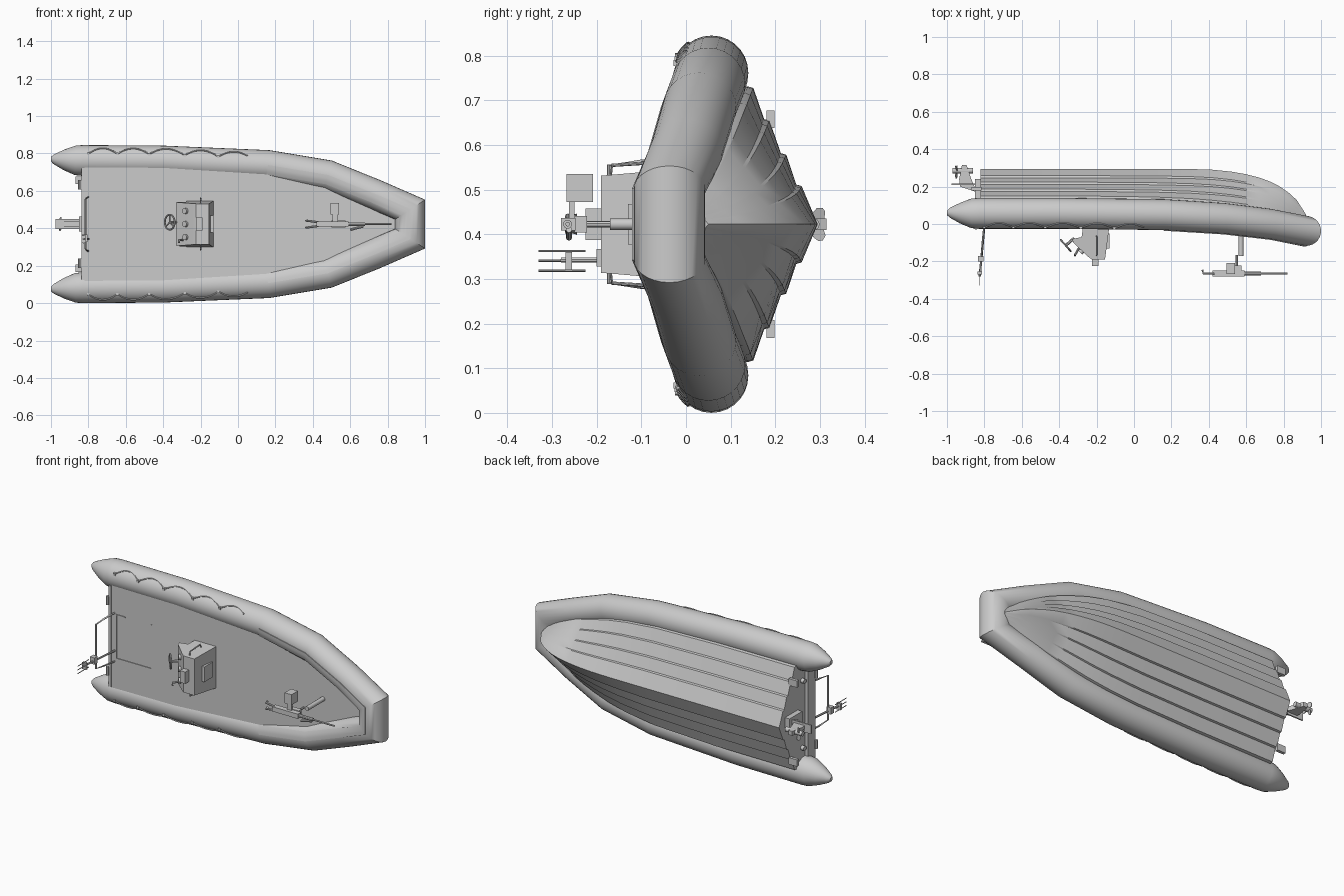
import bpy, bmesh, math
from math import sin, cos, pi, radians
from mathutils import Vector, Matrix

if "Cube" in bpy.data.objects:
    bpy.data.objects.remove(bpy.data.objects["Cube"])

# Parts are laid out as x = forward, y = port, z = up, then the boat is rolled onto its side
ROLL = Matrix.Translation((0, 0, 0.4225)) @ Matrix.Rotation(pi / 2, 4, 'X')
grey = bpy.data.materials.new("light_grey")
grey.diffuse_color = (0.6, 0.6, 0.6, 1)
grey.use_nodes = True
grey.node_tree.nodes["Principled BSDF"].inputs["Base Color"].default_value = grey.diffuse_color


def make(name, bm):
    bmesh.ops.recalc_face_normals(bm, faces=bm.faces[:])
    me = bpy.data.meshes.new(name)
    bm.to_mesh(me)
    bm.free()
    me.transform(ROLL)
    me.materials.append(grey)
    ob = bpy.data.objects.new(name, me)
    bpy.context.collection.objects.link(ob)
    return ob


def add_loft(bm, rings, closed=False):
    vs = [[bm.verts.new(p) for p in r] for r in rings]
    n = len(vs[0])
    pairs = list(zip(vs, vs[1:])) + ([(vs[-1], vs[0])] if closed else [])
    for a, b in pairs:
        for i in range(n):
            j = (i + 1) % n
            bm.faces.new((a[i], a[j], b[j], b[i]))
    if not closed:
        bm.faces.new(vs[0])
        bm.faces.new(vs[-1])


def loft(name, rings):
    bm = bmesh.new()
    add_loft(bm, rings)
    return make(name, bm)


def pipe(name, pts, r, sides=8, closed=False):
    pts = [Vector(p) for p in pts]
    n, rings = len(pts), []
    for i, p in enumerate(pts):
        a = pts[(i - 1) % n] if closed else pts[max(i - 1, 0)]
        b = pts[(i + 1) % n] if closed else pts[min(i + 1, n - 1)]
        t = (b - a).normalized()
        ref = Vector((0.13, 0.2, 1)) if abs(t.z) < 0.8 else Vector((1, 0.2, 0))
        u = t.cross(ref).normalized()
        v = t.cross(u)
        rings.append([p + r * (u * cos(2 * pi * k / sides) + v * sin(2 * pi * k / sides))
                      for k in range(sides)])
    bm = bmesh.new()
    add_loft(bm, rings, closed)
    return make(name, bm)


def box(name, x0, x1, y0, y1, z0, z1):
    return loft(name, [[(x, y0, z0), (x, y1, z0), (x, y1, z1), (x, y0, z1)] for x in (x0, x1)])


def prism(name, profile, y0, y1, taper=1.0):
    # x-z profile extruded sideways; taper narrows it with height
    top = max(z for x, z in profile)
    k = lambda z: 1 - (1 - taper) * max(z, 0) / top
    return loft(name, [[(x, y * k(z), z) for x, z in profile] for y in (y0, y1)])


# Inflatable tube: x, half-width, height, radius along one side
side = [(-1, .348, -.06, .012), (-.985, .347, -.06, .026), (-.93, .344, -.058, .055),
        (-.87, .341, -.057, .079), (-.83, .34, -.057, .0825), (-.4, .337, -.057, .0825),
        (.16, .313, -.05, .0825), (.48, .26, -.03, .082), (.73, .16, 0, .081),
        (.92, .078, .037, .08)]


def tube_rings(pts, section):
    path = pts + [(x, -y, z, r) for x, y, z, r in reversed(pts)]
    rings = []
    for i, (x, y, z, r) in enumerate(path):
        p = Vector((x, y))
        d0 = (p - Vector(path[max(i - 1, 0)][:2])).normalized()
        d1 = (Vector(path[min(i + 1, len(path) - 1)][:2]) - p).normalized()
        d0, d1 = (d1 if i == 0 else d0), (d0 if i == len(path) - 1 else d1)
        t = (d0 + d1).normalized()
        m = 1 / max(t.dot(d1), 0.5)
        nx, ny = -t.y * m, t.x * m
        rings.append([(x + nx * c * (r + e), y + ny * c * (r + e), z + s * (r + e))
                      for c, s, e in section])
    return rings


circle = [(cos(2 * pi * k / 28), sin(2 * pi * k / 28), 0) for k in range(28)]
loft("inflatable_tube", tube_rings(side, circle))
arc = [radians(a) for a in (88, 100, 112, 124)]
band = [(cos(a), sin(a), .004) for a in arc] + [(cos(a), sin(a), -.01) for a in reversed(arc)]
loft("bow_wear_strip", tube_rings(side[6:], band))

# Stepped V hull with flat deck: x, keel height, chine half-width, chine height
stations = [(-.82, -.295, .305, -.145), (-.3, -.295, .303, -.144), (.1, -.295, .29, -.139),
            (.3, -.294, .268, -.131), (.42, -.29, .245, -.122), (.52, -.28, .218, -.112),
            (.6, -.266, .193, -.102), (.67, -.248, .167, -.092), (.73, -.226, .14, -.08),
            (.78, -.2, .115, -.068), (.83, -.165, .088, -.05), (.87, -.128, .06, -.035),
            (.92, -.05, .035, -.02)]
DECK = .017
rings = []
for x, keel, w, chine in stations:
    s = .006 * w / .305
    half = []
    for t in (.28, .51, .76, 1):
        z = keel + (chine - keel) * t
        half += [(x, w * t, z - s), (x, w * t + s * .6, z + s)]
    half.append((x, w, DECK))
    rings.append([(x, 0, keel)] + half + [(x, -y, z) for x, y, z in reversed(half)])
loft("hull_and_deck", rings)
box("transom_lip", -.838, -.82, -.3, .3, -.05, .022)

# Deck hatch outline
for a in ((-.79, -.785, -.125, .14), (-.558, -.553, -.125, .14),
          (-.79, -.553, -.125, -.12), (-.79, -.73, .135, .14)):
    box("hatch_edge", *a, DECK - .002, DECK + .004)

# Grab lines in scallops on both tubes
knots = [-.8, -.645, -.475, -.285, -.105, .07]
for sgn in (1, -1):
    pts = []
    for a, b in zip(knots, knots[1:]):
        for k in range(9):
            f = k / 9
            x = a + (b - a) * f
            ang = radians(64 - 26 * sin(pi * f))
            cy = .34 - .003 * (x + .83) / .43 if x < -.4 else .337 - .024 * (x + .4) / .56
            cz = -.057 if x < -.4 else -.057 + .007 * (x + .4) / .56
            pts.append((x, sgn * (cy + .084 * cos(ang)), cz + .084 * sin(ang)))
    pipe("grab_line", pts, .004, 6)
    for p in pts[::9]:
        box("line_anchor", p[0] - .007, p[0] + .007, p[1] - .007, p[1] + .007, p[2] - .008, p[2] + .006)

# Helm console with dash, screen, wheel and rails
prism("console", [(-.27, 0), (-.28, .07), (-.33, .08), (-.325, .1), (-.245, .175), (-.225, .19),
                  (-.155, .19), (-.13, 0)], -.125, .125, .87)
box("console_top_box", -.225, -.19, -.035, .035, .185, .225)
box("console_front_hatch", -.149, -.13, -.045, .045, .05, .13)
for y in (-.07, 0, .07):
    pipe("dash_gauge", [(-.275, y, .14), (-.287, y, .152)], .016, 12)
pipe("throttle_lever", [(-.29, -.085, .12), (-.315, -.085, .165), (-.315, -.1, .168)], .006)
axis = Vector((-.75, 0, .66)).normalized()
side_v, up_v = Vector((0, 1, 0)), axis.cross(Vector((0, 1, 0)))
hub = Vector((-.365, .01, .115))
rim = [hub + .04 * (side_v * cos(2 * pi * k / 20) + up_v * sin(2 * pi * k / 20)) for k in range(20)]
pipe("steering_wheel", rim, .005, 8, True)
pipe("steering_column", [hub, hub - axis * .06], .008)
for k in (0, 7, 13):
    pipe("wheel_spoke", [hub, rim[k]], .004, 6)
for s in (1, -1):
    pipe("console_rail", [(-.2, s * .112, .06), (-.2, s * .138, .07), (-.2, s * .132, .165),
                          (-.2, s * .1, .17)], .004)

# Pedestal with mounted gun at the bow
pipe("gun_post", [(.572, 0, 0), (.572, 0, .17)], .013, 12)
pipe("gun_pivot", [(.55, 0, .165), (.55, 0, .25)], .007, 8)
box("gun_cradle", .5, .575, -.018, .018, .222, .25)
box("gun_body", .42, .59, -.014, .014, .248, .28)
pipe("gun_barrel", [(.58, 0, .265), (.82, 0, .265)], .005, 10)
pipe("barrel_jacket", [(.58, 0, .265), (.68, 0, .265)], .01, 10)
box("ammo_box", .495, .54, .05, .112, .208, .268)
box("ammo_feed", .505, .535, .01, .055, .25, .262)
pipe("side_sight", [(.6, -.03, .262), (.67, -.012, .262)], .007)
for s in (1, -1):
    pipe("gun_grip", [(.43, s * .01, .265), (.37, s * .018, .265), (.365, s * .018, .245)], .006)

# Stern frame and mast with aerials
pipe("stern_frame", [(-.8, -.145, 0), (-.81, -.14, .1), (-.815, -.132, .172),
                     (-.815, .132, .172), (-.81, .14, .1), (-.8, .145, 0)], .005)
pipe("mast", [(-.8, -.08, .01), (-.825, -.08, .28)], .006)
box("mast_foot", -.835, -.805, -.095, -.055, .17, .2)
box("mast_head", -.838, -.812, -.102, -.062, .255, .27)
for y in (-.06, -.082, -.104):
    pipe("aerial", [(-.825, y, .225), (-.825, y, .33)], .0025, 6)

# Transom fittings and trim tabs
for s in (1, -1):
    box("trim_tab", -.87, -.815, s * .235 - .02, s * .235 + .02, -.198, -.18)
    pipe("transom_cleat", [(-.845, s * .21 - .025, .02), (-.845, s * .21 + .025, .02)], .01)
    pipe("tow_eye", [(-.815, s * .2, -.08), (-.84, s * .2, -.08)], .014, 12)

# Stern drive with propeller
box("drive_mount", -.85, -.815, -.04, .04, -.24, -.12)
box("drive_plate", -.975, -.82, -.026, .026, -.216, -.208)
prism("drive_leg", [(-.84, -.17), (-.93, -.2), (-.935, -.24), (-.92, -.315), (-.895, -.315),
                    (-.87, -.24)], -.013, .013)
pipe("drive_pod", [(-.86, 0, -.285), (-.88, 0, -.285), (-.955, 0, -.285), (-.97, 0, -.285)], .014, 12)
for k in range(3):
    a = 2 * pi * k / 3 + pi / 2
    rad, tan = Vector((0, cos(a), sin(a))), Vector((.35, -sin(a), cos(a)))
    c = Vector((-.95, 0, -.285))
    outline = [(.008, -.006), (.024, -.015), (.038, -.009), (.042, 0), (.036, .011),
               (.022, .014), (.008, .006)]
    loft("propeller_blade", [[c + rad * u + tan * v + Vector((d, 0, 0)) for u, v in outline]
                             for d in (-.002, .002)])

# Smooth shading with sharp edges kept
bpy.ops.object.select_all(action='SELECT')
bpy.context.view_layer.objects.active = bpy.context.selected_objects[0]
bpy.ops.object.shade_smooth_by_angle(angle=radians(32))
